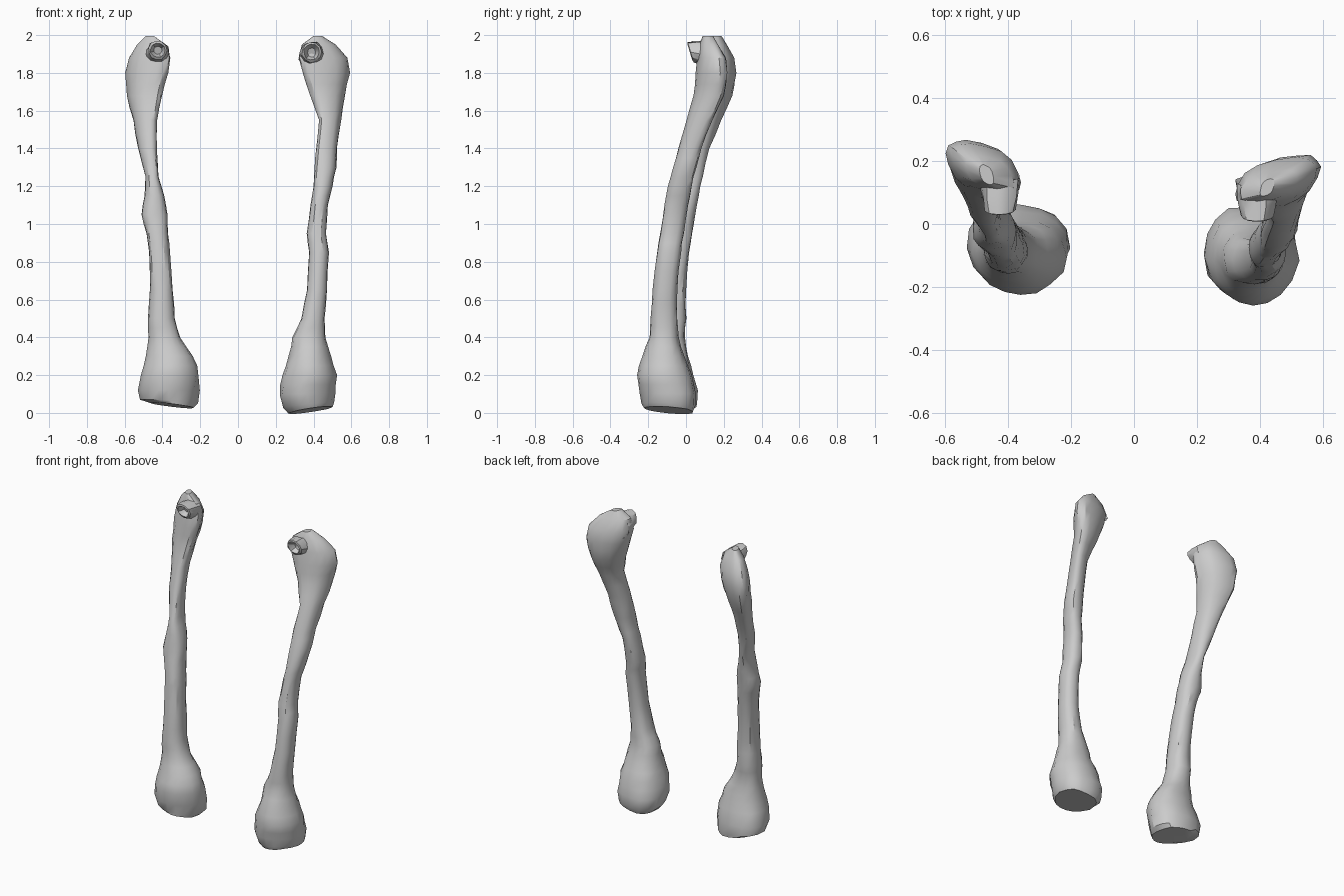
import bpy, bmesh, math, random
from mathutils import Vector

if "Cube" in bpy.data.objects:
    bpy.data.objects.remove(bpy.data.objects["Cube"])

random.seed(4)
SIDES = 16

# Bone widths by height: z, x min, x max
LEFT = [(.04, -.46, -.235), (.06, -.515, -.215), (.12, -.53, -.207), (.2, -.515, -.205), (.3, -.49, -.235),
        (.4, -.475, -.305), (.5, -.475, -.335), (.65, -.465, -.345), (.85, -.472, -.36),
        (.95, -.485, -.37), (1.05, -.512, -.375), (1.15, -.495, -.39), (1.25, -.49, -.42),
        (1.4, -.53, -.43), (1.55, -.555, -.43), (1.68, -.59, -.405), (1.8, -.595, -.37),
        (1.88, -.58, -.36), (1.95, -.535, -.38), (1.995, -.49, -.445)]
RIGHT = [(.015, .27, .5), (.04, .235, .512), (.1, .218, .517), (.2, .235, .52), (.3, .27, .49),
         (.4, .29, .465), (.5, .335, .46), (.65, .365, .472), (.85, .375, .48),
         (.95, .365, .467), (1.1, .385, .475), (1.2, .40, .50), (1.3, .405, .52),
         (1.4, .415, .525), (1.55, .43, .545), (1.68, .385, .568), (1.8, .34, .59),
         (1.88, .32, .58), (1.95, .335, .52), (1.995, .40, .445)]
# Side profile of the right bone: z, y min, y max
DEPTH = [(0, -.21, .03), (.04, -.235, .05), (.1, -.245, .055), (.2, -.262, .03), (.3, -.23, -.01),
         (.4, -.195, -.04), (.6, -.18, -.05), (.8, -.16, -.035), (1.0, -.13, -.005),
         (1.2, -.095, .03), (1.4, -.04, .08), (1.55, .005, .14), (1.7, .045, .21),
         (1.8, .05, .22), (1.88, .06, .21), (1.95, .07, .17), (2.0, .09, .14)]


def sample(rows, z):
    for a, b in zip(rows, rows[1:]):
        if z <= b[0]:
            t = max(0, (z - a[0]) / (b[0] - a[0]))
            return [a[i] + (b[i] - a[i]) * t for i in (1, 2)]
    return rows[-1][1:]


def loft(name, rings, caps=True):
    bm = bmesh.new()
    vs = [[bm.verts.new(p) for p in r] for r in rings]
    n = len(rings[0])
    for a, b in zip(vs, vs[1:]):
        for i in range(n):
            bm.faces.new((a[i], a[(i + 1) % n], b[(i + 1) % n], b[i]))
    bm.faces.new(vs[-1])
    if caps:
        bm.faces.new(vs[0][::-1])
    bmesh.ops.recalc_face_normals(bm, faces=bm.faces)
    me = bpy.data.meshes.new(name)
    bm.to_mesh(me)
    bm.free()
    ob = bpy.data.objects.new(name, me)
    bpy.context.collection.objects.link(ob)
    bpy.context.view_layer.objects.active = ob
    ob.select_set(True)
    bpy.ops.object.shade_smooth_by_angle(angle=math.radians(32))
    ob.select_set(False)


def bone(name, rows, side, back):
    # Extra rings halfway along the long gaps
    zs = [r[0] for r in rows]
    zs = sorted(zs + [(a + b) / 2 for a, b in zip(zs, zs[1:]) if b - a > .09])
    rings = []
    for z in zs:
        x0, x1 = sample(rows, z)
        y0, y1 = sample(DEPTH, z)
        low = max(0, min(1, (.5 - z) / .3))
        high = max(0, min(1, (z - 1.1) / .5))
        # Back edge follows fully, front edge of the left bone is set back too
        y0, y1 = y0 + back * .8, y1 + back * (low * -.8 + 1)
        ring = []
        for i in range(SIDES):
            t = 2 * math.pi * i / SIDES
            c = math.cos(t)
            s = math.sin(t + side * .5 * high)
            p = .85
            c = math.copysign(abs(c) ** p, c)
            s = math.copysign(abs(s) ** p, s)
            c *= 1 - .3 * low * max(0, -s) ** 2      # condyle narrows to the front
            w = 1 + random.uniform(-.035, .035)       # worn surface
            tilt = (.02 * side * c - .012 * s) * max(0, 1 - z / .12)
            ring.append(((x0 + x1) / 2 + (x1 - x0) / 2 * c * w,
                         (y0 + y1) / 2 + (y1 - y0) / 2 * s * w, z + tilt))
        rings.append(ring)
    loft(name, rings)


def knob(name, centre, r):
    # Broken hollow nub facing forward on the inner side of the head
    rings = []
    for dy, k, dz in ((.11, 1.3, -.02), (.05, 1.15, -.01), (0, .95, 0), (-.005, .75, 0), (.035, .4, 0)):
        ring = []
        for i in range(11):
            t = 2 * math.pi * i / 11
            q = r * k * random.uniform(.9, 1.08)
            ring.append(Vector(centre) + Vector((q * math.cos(t),
                        dy - .3 * q * math.sin(t), dz + q * math.sin(t))))
        rings.append(ring)
    loft(name, rings, caps=False)


bone("left_thigh_bone", LEFT, -1, .045)
bone("right_thigh_bone", RIGHT, 1, 0)
knob("left_joint_knob", (-.425, .045, 1.92), .052)
knob("right_joint_knob", (.39, .025, 1.91), .056)
